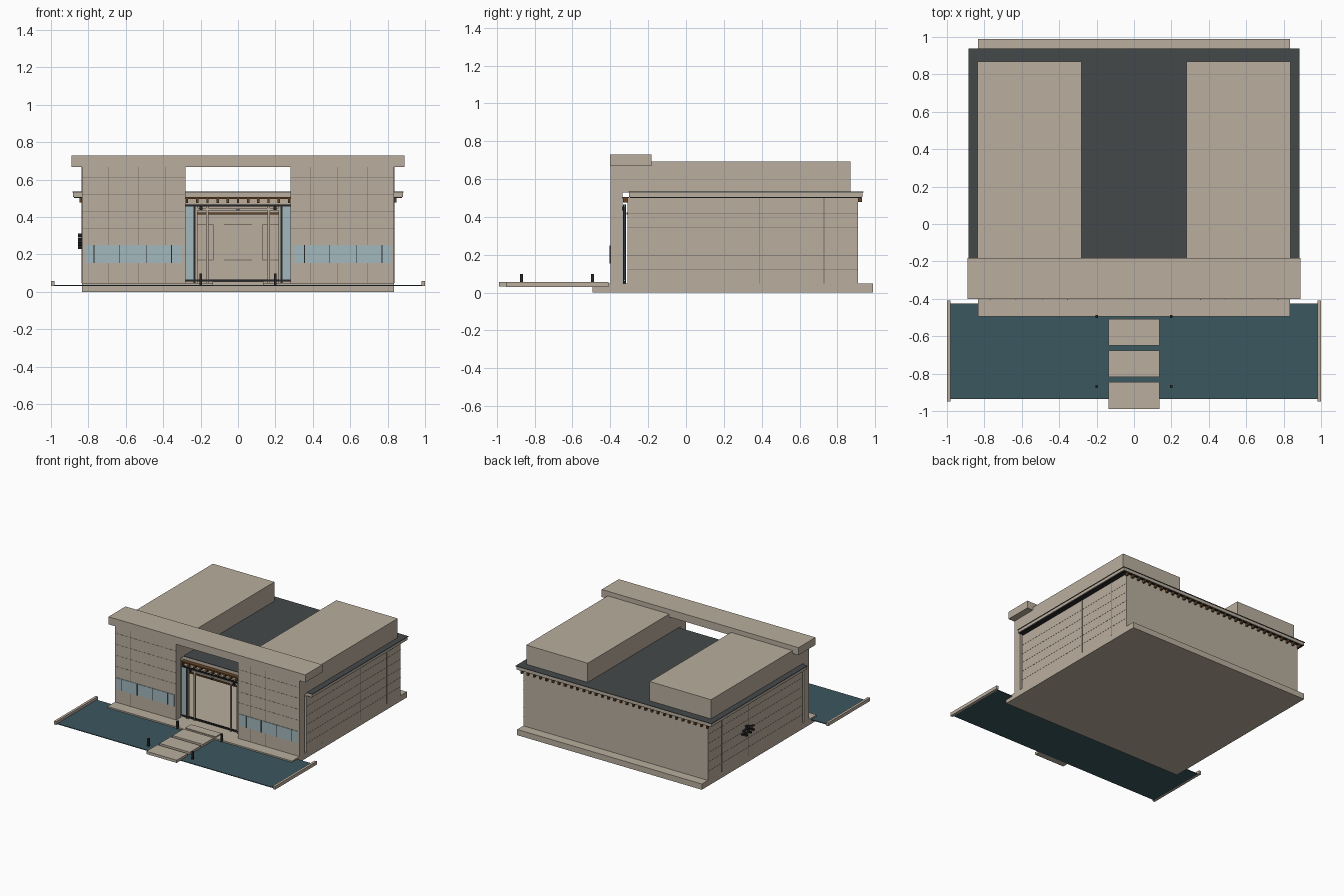
import bpy, math, random
from mathutils import Matrix, Vector
random.seed(4)

def material(name, rgb):
    m = bpy.data.materials.new(name)
    m.diffuse_color = (*rgb, 1)
    return m

STONE = material("stone", (0.49, 0.425, 0.345))
SEAM = material("seam_taupe", (0.20, 0.17, 0.135))
ROOF = material("roof_grey", (0.06, 0.066, 0.068))
WATER = material("pool_water", (0.045, 0.095, 0.115))
GLASS = material("glass", (0.37, 0.48, 0.51))
WOOD = material("brown_wood", (0.13, 0.06, 0.02))
DARK = material("dark_metal", (0.02, 0.02, 0.022))

FACES = [(0, 3, 2, 1), (4, 5, 6, 7), (0, 1, 5, 4), (1, 2, 6, 5), (2, 3, 7, 6), (3, 0, 4, 7)]

def boxes(name, mat, items):
    """One object made of axis-aligned boxes (x0, x1, y0, y1, z0, z1)."""
    verts, faces = [], []
    for x0, x1, y0, y1, z0, z1 in items:
        b = len(verts)
        verts += [(x, y, z) for z in (z0, z1) for x, y in ((x0, y0), (x1, y0), (x1, y1), (x0, y1))]
        faces += [tuple(b + i for i in f) for f in FACES]
    me = bpy.data.meshes.new(name)
    me.from_pydata(verts, [], faces)
    me.materials.append(mat)
    ob = bpy.data.objects.new(name, me)
    bpy.context.collection.objects.link(ob)
    return ob

def both(items):
    """Add the copies mirrored across x = 0."""
    return items + [(-b, -a, c, d, e, f) for a, b, c, d, e, f in items]

# Base and reflecting pool
boxes("base_slab", STONE, [(-0.835, 0.835, -0.495, 0.988, 0, 0.047)])
boxes("pool_water", WATER, [(-0.98, 0.98, -0.935, -0.425, 0.03, 0.036)])
boxes("pool_curbs", STONE, both([(0.98, 1.0, -0.95, -0.41, 0.03, 0.057)]))
boxes("stepping_slabs", STONE, [(-0.137, 0.137, y, y + 0.142, 0.033, 0.055)
                                for y in (-0.988, -0.818, -0.65)])
boxes("entry_threshold", STONE, [(-0.137, 0.137, -0.485, -0.41, 0.045, 0.055)])

# Path lamps beside the walkway
boxes("path_lamps", DARK, both([(0.192, 0.207, y - 0.008, y + 0.008, 0.036, 0.098)
                                for y in (-0.87, -0.495)]))

# Main building walls, hollow behind the entry
boxes("building_walls", STONE, both([(0.815, 0.835, -0.31, 0.91, 0.047, 0.503),
                                     (0.28, 0.815, -0.31, -0.29, 0.047, 0.503)])
      + [(-0.815, 0.815, 0.89, 0.91, 0.047, 0.503)])
boxes("entry_header", STONE, [(-0.28, 0.28, -0.31, -0.29, 0.465, 0.503)])

# Front screen walls with the thick lintel, and the raised roof blocks
boxes("front_towers", STONE, both([(0.28, 0.835, -0.398, -0.335, 0.047, 0.668)]))
boxes("front_lintel", STONE, [(-0.89, 0.89, -0.402, -0.182, 0.668, 0.73)])
boxes("roof_blocks", STONE, both([(0.28, 0.836, -0.335, 0.87, 0.53, 0.692)]))

# Flat roof: soffit, fascia and dark covering
boxes("roof_soffit", DARK, [(-0.876, 0.876, -0.295, 0.928, 0.501, 0.506)])
boxes("roof_fascia", STONE, [(-0.882, 0.882, -0.302, 0.933, 0.506, 0.53)])
boxes("roof_cover", ROOF, [(-0.886, 0.886, -0.304, 0.937, 0.53, 0.535)])

# Timber eaves: front board with rafter ends, and rafter ends along the back
boxes("front_eave_board", WOOD, [(-0.28, 0.28, -0.336, -0.302, 0.496, 0.506)])
boxes("front_rafters", WOOD, [(x - 0.006, x + 0.006, -0.334, -0.31, 0.475, 0.497)
                              for x in (-0.272 + i * 0.0544 for i in range(11))])
boxes("back_rafters", WOOD, [(x - 0.007, x + 0.007, 0.91, 0.93, 0.478, 0.502)
                             for x in (-0.84 + i * 0.056 for i in range(31))])

# Ribbon windows with mullions
boxes("ribbon_windows", GLASS, both([(0.297, 0.818, -0.402, -0.397, 0.155, 0.25)]))
boxes("window_mullions", DARK, both([(x - 0.002, x + 0.002, -0.404, -0.40, 0.155, 0.25)
                                     for x in (0.355, 0.49, 0.632, 0.77)]))

# Entry: side glass, dark frame, posts and cross beams
boxes("entry_side_glass", GLASS, both([(0.238, 0.28, -0.328, -0.322, 0.06, 0.46)]))
boxes("entry_frame", DARK, both([(0.228, 0.238, -0.332, -0.318, 0.047, 0.465)])
      + [(-0.28, 0.28, -0.332, -0.318, 0.456, 0.466), (-0.28, 0.28, -0.332, -0.318, 0.055, 0.066)])
boxes("entry_posts", STONE, both([(0.158, 0.17, -0.33, -0.318, 0.047, 0.456),
                                  (0.216, 0.228, -0.33, -0.318, 0.047, 0.456)]))
boxes("entry_beam", STONE, [(-0.228, 0.228, -0.33, -0.318, 0.436, 0.448)])
boxes("entry_wood_beam", WOOD, [(-0.228, 0.228, -0.315, -0.3, 0.413, 0.424)])
boxes("entry_lanterns", DARK, both([(0.19, 0.207, -0.345, -0.33, 0.438, 0.456)])
      + [(-0.01, 0.01, -0.345, -0.33, 0.434, 0.441)])

# Panel lines on the inner face of the back wall
t = 0.002
boxes("inner_panel_lines", SEAM, both([(0.128, 0.134, 0.887, 0.891, 0.17, 0.36),
                                       (0.13, 0.235, 0.887, 0.891, 0.358, 0.362),
                                       (0.13, 0.235, 0.887, 0.891, 0.168, 0.172)])
      + [(-0.075, 0.075, 0.887, 0.891, z - t, z + t) for z in (0.17, 0.36)])

# Stone joints on the towers and side walls
h = 0.0012
front = [(0.28, 0.835, -0.399, -0.397, z - h, z + h) for z in (0.34, 0.43, 0.52, 0.61)]
front += [(x - h, x + h, -0.399, -0.397, a, b) for x in (0.39, 0.53, 0.69)
          for a, b in ((0.047, 0.155), (0.25, 0.668))]
sides = [(0.834, 0.836, -0.31, 0.91, z - h, z + h) for z in (0.12, 0.195, 0.27, 0.345, 0.42)]
sides += [(0.834, 0.8365, y - t, y + t, 0.047, 0.503) for y in (0.39, 0.73)]
boxes("stone_joints", SEAM, both(front + sides))

# Abstract branch relief on the left wall: small scattered leaf plates
leaves = []
for i in range(14):
    a = i * 2.4
    r = 0.012 * math.sqrt(i)
    y, z = 0.40 + 1.7 * r * math.cos(a), 0.268 + r * math.sin(a)
    w, k = random.uniform(0.006, 0.012), random.uniform(0.003, 0.006)
    leaves.append((-0.855, -0.834, y - w, y + w, z - k, z + k))
boxes("wall_relief", DARK, leaves)
